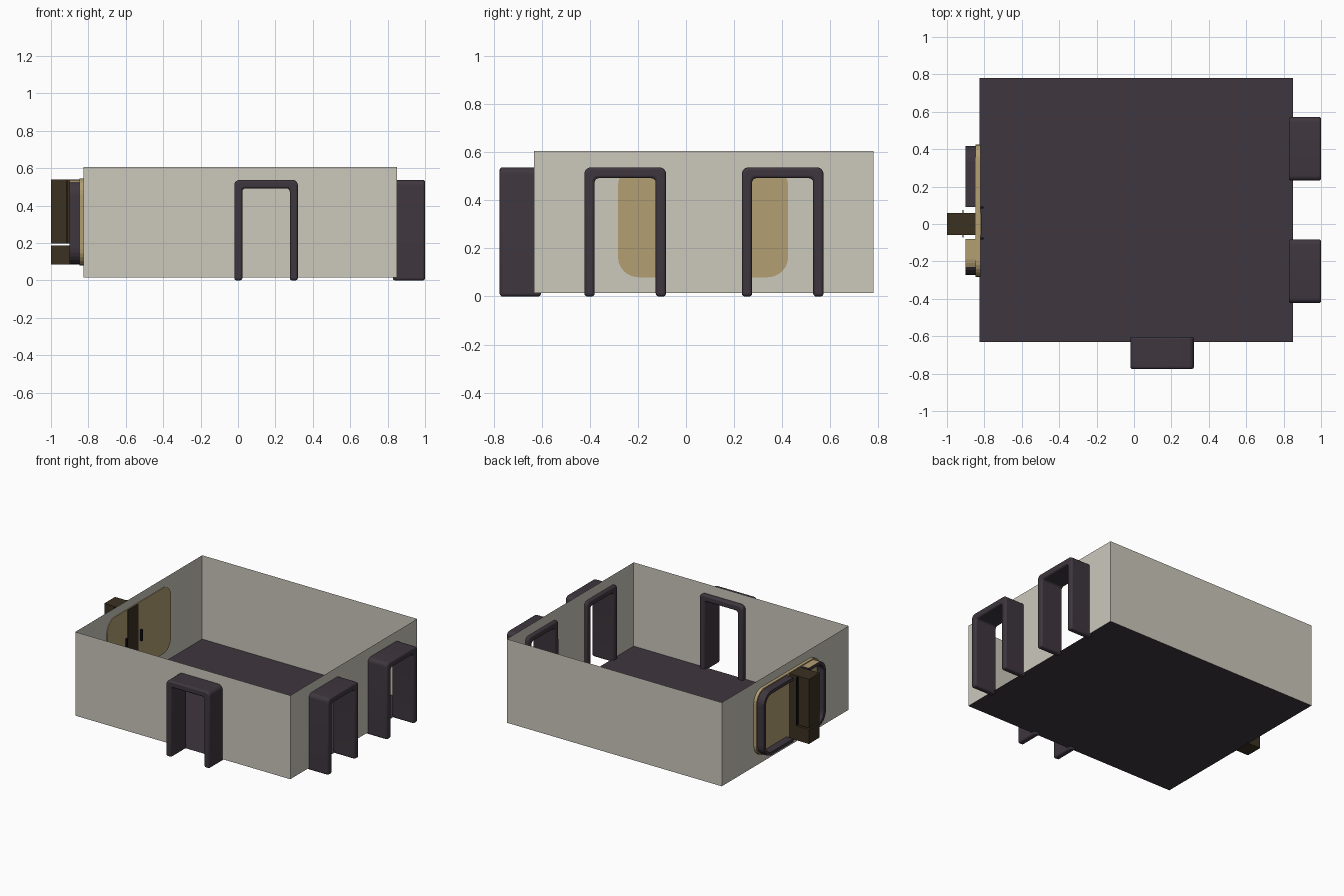
import bpy, bmesh, math
from mathutils import Vector, Matrix

if "Cube" in bpy.data.objects:
    bpy.data.objects.remove(bpy.data.objects["Cube"])


def material(name, srgb):
    m = bpy.data.materials.new(name)
    m.diffuse_color = [((c + 0.055) / 1.055) ** 2.4 for c in srgb] + [1.0]
    m.use_nodes = True
    m.node_tree.nodes["Principled BSDF"].inputs["Base Color"].default_value = m.diffuse_color
    return m


WALL = material("pale grey wall", (0.80, 0.785, 0.74))
DARK = material("dark plum trim", (0.245, 0.215, 0.245))
TAN = material("tan panel", (0.70, 0.62, 0.45))
BROWN = material("dark brown", (0.23, 0.19, 0.13))
BLACK = material("near black", (0.07, 0.06, 0.07))

X0, X1, Y0, Y1 = -0.825, 0.85, -0.632, 0.78
Z0, Z1 = 0.015, 0.605


def finish(name, bm, mats, bevel=0.0, segs=3):
    if any(len(e.link_faces) == 2 for e in bm.edges):
        bmesh.ops.recalc_face_normals(bm, faces=bm.faces[:])
    me = bpy.data.meshes.new(name)
    bm.to_mesh(me)
    bm.free()
    ob = bpy.data.objects.new(name, me)
    bpy.context.collection.objects.link(ob)
    for m in mats:
        me.materials.append(m)
    if bevel:
        b = ob.modifiers.new("soft edges", 'BEVEL')
        b.width, b.segments = bevel, segs
        b.limit_method, b.angle_limit = 'ANGLE', math.radians(50)
        bpy.context.view_layer.objects.active = ob
        ob.select_set(True)
        bpy.ops.object.shade_smooth_by_angle(angle=math.radians(40))
        ob.select_set(False)
    return ob


def sheet(name, pts, mat):
    bm = bmesh.new()
    bm.faces.new([bm.verts.new(p) for p in pts])
    return finish(name, bm, [mat])


def box(name, x, y, z, mat, bevel=0.0):
    bm = bmesh.new()
    bmesh.ops.create_cube(bm, size=1)
    for v in bm.verts:
        v.co = [(a + b) / 2 + c * (b - a) for (a, b), c in zip((x, y, z), v.co)]
    return finish(name, bm, [mat], bevel)


def arc(cx, cz, r, a0, a1, n=6):
    return [(cx + r * math.cos(math.radians(a0 + (a1 - a0) * i / n)),
             cz + r * math.sin(math.radians(a0 + (a1 - a0) * i / n))) for i in range(n + 1)]


def strip(outer, inner, d0, d1, place):
    """Solid band between two matching open outlines, from depth d0 to d1."""
    bm = bmesh.new()
    rings = [[bm.verts.new(place(u, z, d)) for u, z, d in
              ((*o, d0), (*o, d1), (*i, d1), (*i, d0))] for o, i in zip(outer, inner)]
    for a, b in zip(rings, rings[1:]):
        for k in range(4):
            bm.faces.new((a[k], a[(k + 1) % 4], b[(k + 1) % 4], b[k]))
    bm.faces.new(rings[0])
    bm.faces.new(rings[-1])
    return bm


# Floor and walls; doorways are notches in the wall outline
sheet("floor", [(X0, Y0, Z0), (X1, Y0, Z0), (X1, Y1, Z0), (X0, Y1, Z0)], DARK)


def wall(name, a, b, doors, place):
    pts = [(a, Z0)]
    for c in doors:
        pts += [(c - 0.15, Z0), (c - 0.15, 0.515), (c + 0.15, 0.515), (c + 0.15, Z0)]
    pts += [(b, Z0), (b, Z1), (a, Z1)]
    sheet(name, [place(u, z) for u, z in pts], WALL)


FRONT_DOOR, RIGHT_DOORS = 0.15, (-0.253, 0.402)
wall("front_wall", X0, X1, [FRONT_DOOR], lambda u, z: (u, Y0, z))
wall("right_wall", Y0, Y1, RIGHT_DOORS, lambda u, z: (X1, u, z))
wall("back_wall", X1, X0, [], lambda u, z: (u, Y1, z))
wall("left_wall", Y1, Y0, [], lambda u, z: (X0, u, z))


# Door surrounds: rounded U-shaped frames
def arch_line(w, h, r):
    return [(-w, 0)] + arc(-w + r, h - r, r, 180, 90) + arc(w - r, h - r, r, 90, 0) + [(w, 0)]


def doorway(name, place):
    bm = strip(arch_line(0.17, 0.537, 0.028), arch_line(0.127, 0.492, 0.018), 0, 0.172, place)
    finish(name, bm, [DARK], 0.012)


doorway("front_door_frame", lambda u, z, d: (FRONT_DOOR + u, -0.775 + d, z))
for i, c in enumerate(RIGHT_DOORS):
    doorway(f"right_door_frame_{i + 1}", lambda u, z, d: (1.0 - d, c + u, z))

# Tan rounded panel set in the left wall
PY0, PY1, PZ0, PZ1, R = -0.283, 0.425, 0.08, 0.545, 0.085
outline = (arc(PY1 - R, PZ1 - R, R, 0, 90) + arc(PY0 + R, PZ1 - R, R, 90, 180)
           + arc(PY0 + R, PZ0 + R, R, 180, 270) + arc(PY1 - R, PZ0 + R, R, 270, 360))
bm = bmesh.new()
face = bm.faces.new([bm.verts.new((-0.82, y, z)) for y, z in outline])
new = bmesh.ops.extrude_face_region(bm, geom=[face])["geom"]
bmesh.ops.translate(bm, vec=(-0.027, 0, 0), verts=[g for g in new if isinstance(g, bmesh.types.BMVert)])
finish("left_panel", bm, [TAN])


# Two C-shaped rims outside the panel, open towards the middle post
def c_line(end, gap, z0, z1, r):
    s = 1 if end > gap else -1
    top = [(end - s * (r - r * math.cos(t)), z1 - r + r * math.sin(t))
           for t in [math.pi / 2 * i / 6 for i in range(7)]]
    bottom = [(y, z0 + z1 - z) for y, z in top]
    return [(gap, z1)] + top[::-1] + bottom + [(gap, z0)]


for name, end, gap in (("rear", 0.418, 0.09), ("front", -0.272, -0.08)):
    s = 1 if end > gap else -1
    bm = strip(c_line(end, gap, 0.085, 0.538, R), c_line(end - s * 0.022, gap, 0.107, 0.516, R - 0.022),
               -0.9, -0.845, lambda u, z, d: (d, u, z))
    bmesh.ops.recalc_face_normals(bm, faces=bm.faces[:])
    if s < 0:
        for f in bm.faces:  # tan upper surface on the front rim
            f.material_index = int(f.normal.z > 0.8 and f.calc_center_median().z > 0.53)
    finish(f"{name}_panel_rim", bm, [DARK, TAN])
    # small pull handle inside the room
    y = gap - s * 0.002
    box(f"{name}_handle", (-0.822, -0.805), (y - 0.006, y + 0.006), (0.27, 0.35), BLACK, 0.003)

# Middle post in two blocks with a slot between them
box("post_upper", (-1.0, -0.87), (-0.06, 0.06), (0.197, 0.54), BROWN)
box("post_lower", (-1.0, -0.87), (-0.06, 0.06), (0.085, 0.187), BROWN)
box("post_core", (-0.9, -0.816), (-0.06, 0.06), (0.085, 0.54), BROWN)
box("post_collar", (-0.918, -0.911), (-0.072, 0.076), (0.2, 0.535), BLACK)
